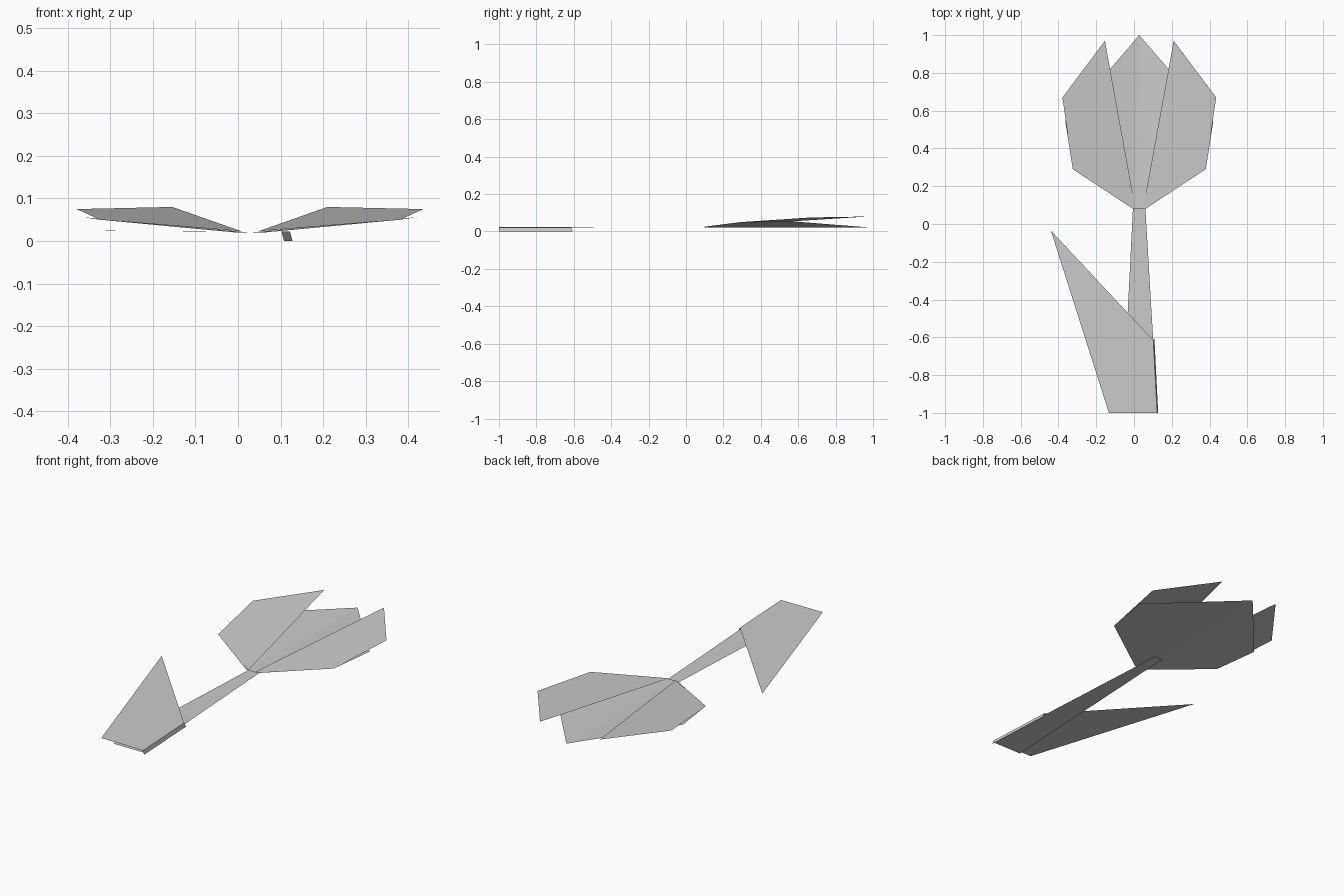
import bpy
import bmesh

cube = bpy.data.objects.get("Cube")
if cube:
    bpy.data.objects.remove(cube, do_unlink=True)

# Plain paper
paper = bpy.data.materials.new("grey_paper")
paper.use_nodes = True
colour = (0.6, 0.6, 0.6, 1)
paper.diffuse_color = colour
paper.node_tree.nodes["Principled BSDF"].inputs["Base Color"].default_value = colour

MID = 0.028  # x of the flower's centre crease


def sheet(name, *panels):
    """Join flat paper panels along their shared corners, facing up."""
    bm = bmesh.new()
    for panel in panels:
        face = bm.faces.new([bm.verts.new(p) for p in panel])
        face.normal_update()
        if face.normal.z < 0:
            face.normal_flip()
    bmesh.ops.remove_doubles(bm, verts=bm.verts, dist=0.0005)
    mesh = bpy.data.meshes.new(name)
    bm.to_mesh(mesh)
    bm.free()
    mesh.materials.append(paper)
    obj = bpy.data.objects.new(name, mesh)
    bpy.context.collection.objects.link(obj)
    return obj


def side(points, sign):
    """Place half-flower points on one side of the crease."""
    return [(MID + sign * x, y, z) for x, y, z in points]


# Back petal: narrow flat centre with two rising sides
tip = (0, 1.0, 0.02)
base = (0.033, 0.08, 0.02)
shoulder = (0.352, 0.29, 0.05)
back_side = [base, shoulder, (0.392, 0.545, 0.056), tip]
centre = side([base, tip], 1) + side([base], -1)
sheet("back_petal", centre, side(back_side, 1), side(back_side, -1))

# Front petals folded over from the lower outer edges
front_side = [(0.02, 0.08, 0.023), shoulder, (0.407, 0.67, 0.075), (0.182, 0.97, 0.08)]
for label, sign in (("left", 1), ("right", -1)):
    sheet(label + "_front_petal", side(front_side, sign))

# Tapered stem tucked beneath the flower
sheet("stem", [(-0.06, -1, 0.012), (0.125, -1, 0.012), (0.102, -0.62, 0.012),
               (0.051, 0.235, 0.012), (0.002, 0.235, 0.012)])

# Leaf on top of the stem, with its right-hand fold turned down
fold_top = (0.102, -0.615, 0.022)
fold_end = (0.122, -1, 0.022)
sheet("leaf",
      [(-0.133, -1, 0.023), fold_end, fold_top, (-0.44, -0.035, 0.025)],
      [fold_top, fold_end, (0.128, -1, 0), (0.108, -0.605, 0)])
